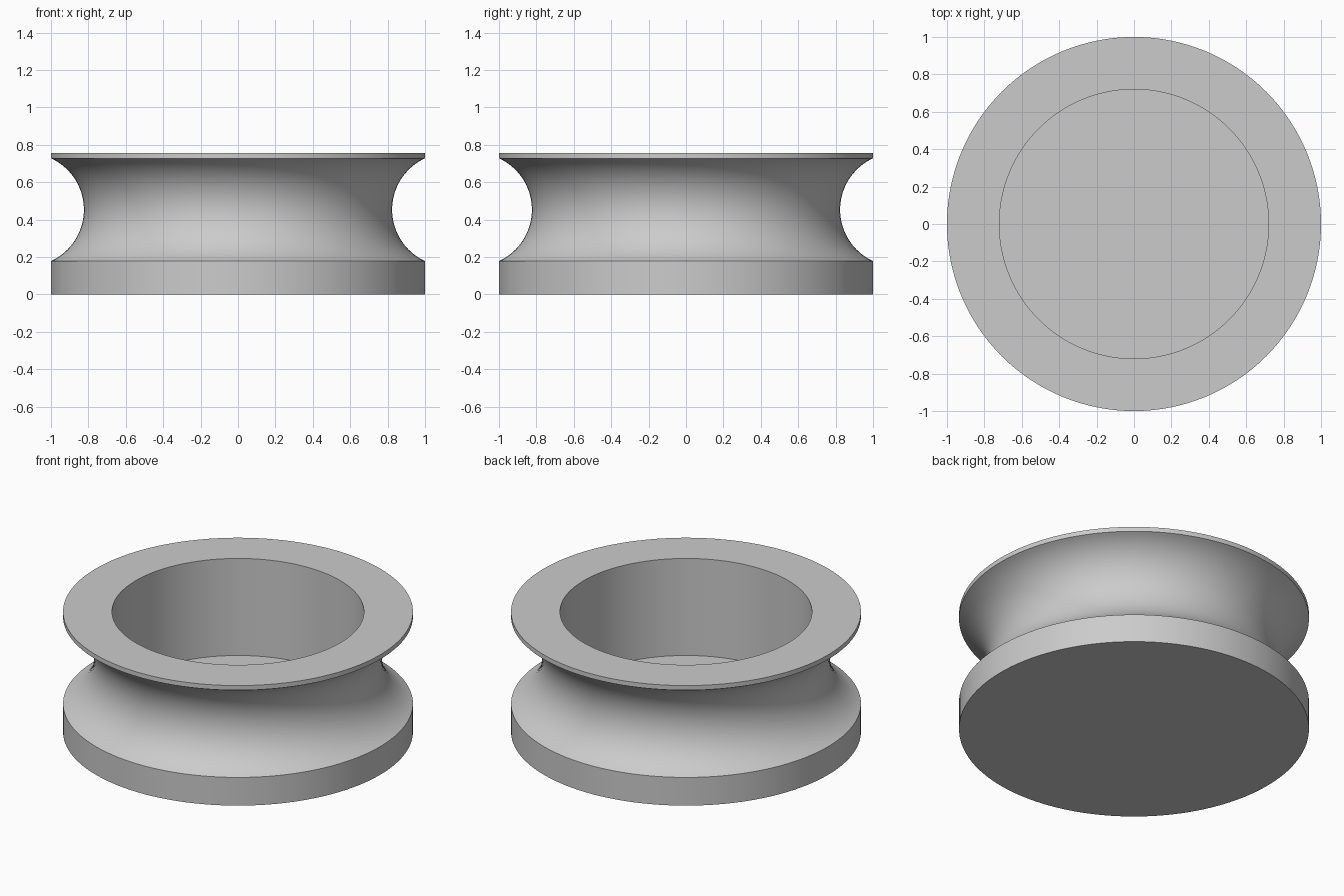
import bpy, bmesh, math

if "Cube" in bpy.data.objects:
    bpy.data.objects.remove(bpy.data.objects["Cube"])

SEGMENTS = 128
HEIGHT, FLOOR, BORE = 0.757, 0.145, 0.72
GROOVE_LOW, GROOVE_HIGH, GROOVE_DEPTH = 0.178, 0.728, 0.176

grey = bpy.data.materials.new("plain grey")
grey.diffuse_color = (0.6, 0.6, 0.6, 1)
grey.use_nodes = True
grey.node_tree.nodes["Principled BSDF"].inputs["Base Color"].default_value = grey.diffuse_color

# Circular groove between the two rims
half = (GROOVE_HIGH - GROOVE_LOW) / 2
radius = (half ** 2 + GROOVE_DEPTH ** 2) / (2 * GROOVE_DEPTH)
centre_x = 1 - GROOVE_DEPTH + radius
centre_z = (GROOVE_LOW + GROOVE_HIGH) / 2
sweep = math.asin(half / radius)
STEPS = 32
groove = []
for i in range(STEPS + 1):
    a = sweep * (2 * i / STEPS - 1)
    groove.append((centre_x - radius * math.cos(a), centre_z + radius * math.sin(a)))

# Outline from the underside, up the outside and down into the bore
profile = [(1, 0)] + groove + [(1, HEIGHT), (BORE, HEIGHT), (BORE, FLOOR)]

bm = bmesh.new()
rings = []
for r, z in profile:
    rings.append([bm.verts.new((r * math.cos(t), r * math.sin(t), z))
                  for t in (2 * math.pi * k / SEGMENTS for k in range(SEGMENTS))])
for lower, upper in zip(rings, rings[1:]):
    for k in range(SEGMENTS):
        n = (k + 1) % SEGMENTS
        bm.faces.new((lower[k], lower[n], upper[n], upper[k]))

# Underside and bore floor
bm.faces.new(rings[0][::-1])
bm.faces.new(rings[-1])
bmesh.ops.recalc_face_normals(bm, faces=bm.faces)

mesh = bpy.data.meshes.new("grooved_cup")
bm.to_mesh(mesh)
bm.free()
mesh.materials.append(grey)
cup = bpy.data.objects.new("grooved_cup", mesh)
bpy.context.collection.objects.link(cup)

# Smooth walls with crisp rims
bpy.context.view_layer.objects.active = cup
cup.select_set(True)
bpy.ops.object.shade_smooth_by_angle(angle=math.radians(30))
